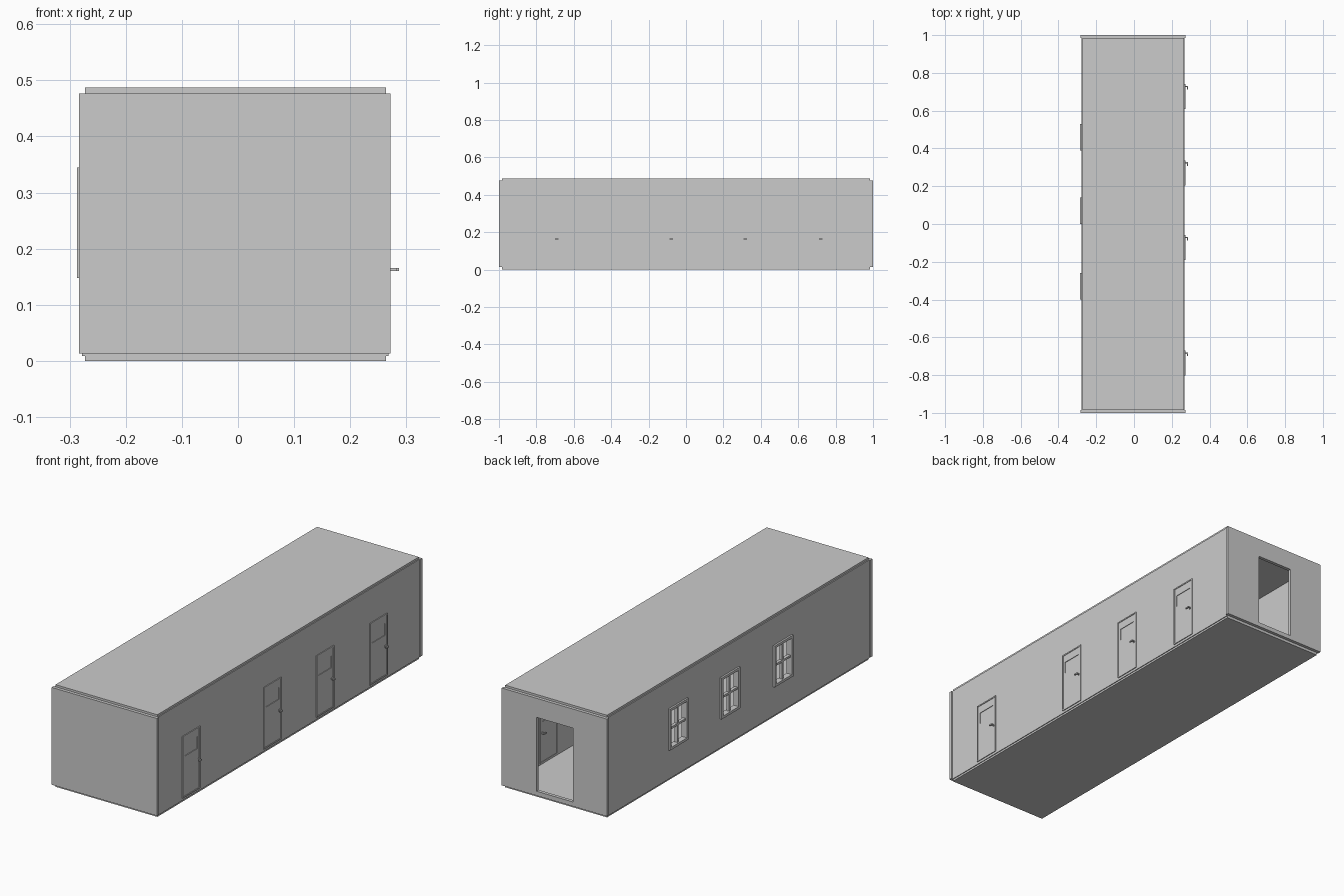
import bpy, bmesh
from mathutils import Vector

if "Cube" in bpy.data.objects:
    bpy.data.objects.remove(bpy.data.objects["Cube"])


def add_box(bm, x0, x1, y0, y1, z0, z1):
    vs = bmesh.ops.create_cube(bm, size=1)["verts"]
    for v in vs:
        v.co = Vector(((x0 + x1) / 2 + v.co.x * (x1 - x0),
                       (y0 + y1) / 2 + v.co.y * (y1 - y0),
                       (z0 + z1) / 2 + v.co.z * (z1 - z0)))


def finish(name, bm):
    bmesh.ops.recalc_face_normals(bm, faces=bm.faces[:])
    me = bpy.data.meshes.new(name)
    bm.to_mesh(me)
    bm.free()
    ob = bpy.data.objects.new(name, me)
    bpy.context.collection.objects.link(ob)
    return ob


def boxes(name, *parts):
    bm = bmesh.new()
    for p in parts:
        add_box(bm, *p)
    return finish(name, bm)


def wall(name, axis, d0, d1, u0, u1, z0, z1, holes=()):
    """Slab normal to x or y, with rectangular holes (ua, ub, za, zb)."""
    us = sorted({u0, u1, *[h[i] for h in holes for i in (0, 1)]})
    zs = sorted({z0, z1, *[h[i] for h in holes for i in (2, 3)]})
    place = (lambda u, z: (d0, u, z)) if axis == "x" else (lambda u, z: (u, d0, z))
    bm = bmesh.new()
    for ua, ub in zip(us, us[1:]):
        for za, zb in zip(zs, zs[1:]):
            uc, zc = (ua + ub) / 2, (za + zb) / 2
            if any(h[0] < uc < h[1] and h[2] < zc < h[3] for h in holes):
                continue
            bm.faces.new([bm.verts.new(place(u, z))
                          for u, z in ((ua, za), (ub, za), (ub, zb), (ua, zb))])
    bmesh.ops.remove_doubles(bm, verts=bm.verts[:], dist=1e-5)
    base = bm.faces[:]
    res = bmesh.ops.extrude_face_region(bm, geom=base, use_keep_orig=True)
    shift = Vector((d1 - d0, 0, 0)) if axis == "x" else Vector((0, d1 - d0, 0))
    for g in res["geom"]:
        if isinstance(g, bmesh.types.BMVert):
            g.co += shift
    return finish(name, bm)


# floor and roof slabs
boxes("floor", (-0.273, 0.264, -0.985, 0.985, 0.0, 0.014))
boxes("roof", (-0.273, 0.264, -0.985, 0.985, 0.472, 0.487))

# window and door layout
WZ0, WZ1, WW = 0.148, 0.345, 0.14
DZ0, DZ1, DW = 0.02, 0.315, 0.132
windows = [-0.40, 0.0, 0.39]
doors = [-0.803, -0.191, 0.205, 0.608]
F = 0.012

# outer walls
wall("front_wall", "y", -1.0, -0.984, -0.283, 0.272, 0.013, 0.477)
wall("back_wall", "y", 0.984, 1.0, -0.283, 0.272, 0.013, 0.477,
     [(-0.103, 0.088, 0.034, 0.386)])
wall("left_wall", "x", -0.278, -0.263, -0.984, 0.984, 0.009, 0.477,
     [(y + 0.004, y + WW - 0.004, WZ0 + 0.004, WZ1 - 0.004) for y in windows])
wall("right_wall", "x", 0.253, 0.268, -0.984, 0.984, 0.009, 0.477,
     [(y + 0.003, y + DW - 0.003, DZ0 + 0.003, DZ1 - 0.003) for y in doors])

# windows: open frame with a cross of glazing bars
for i, y in enumerate(windows):
    wall(f"window_frame_{i + 1}", "x", -0.2865, -0.259, y, y + WW, WZ0, WZ1,
         [(y + F, y + WW - F, WZ0 + F, WZ1 - F)])
    yc, zc = y + WW / 2, (WZ0 + WZ1) / 2
    boxes(f"window_bars_{i + 1}",
          (-0.280, -0.265, yc - 0.005, yc + 0.005, WZ0 + F, WZ1 - F),
          (-0.280, -0.265, y + F, y + WW - F, zc - 0.005, zc + 0.005))

# doors: frame, leaf with a recessed upper panel, lever on both sides
for i, y in enumerate(doors):
    f = 0.006
    wall(f"door_frame_{i + 1}", "x", 0.250, 0.272, y, y + DW, DZ0, DZ1,
         [(y + f, y + DW - f, DZ0 + f, DZ1 - f)])
    a, b = y + f, y + DW - f
    wall(f"door_leaf_{i + 1}", "x", 0.252, 0.2695, a, b, DZ0 + f, DZ1 - f,
         [(a + 0.012, b - 0.012, 0.215, 0.272)])
    boxes(f"door_panel_{i + 1}", (0.255, 0.2665, a + 0.012, b - 0.012, 0.215, 0.272))
    hy = y + DW - 0.013
    parts = []
    for s in (1, -1):
        c = lambda d: 0.261 + s * d
        for d0, d1, ya, yb, h in ((0.007, 0.0105, -0.007, 0.007, 0.004),
                                  (0.007, 0.0255, -0.003, 0.003, 0.0025),
                                  (0.0205, 0.0255, -0.016, 0.003, 0.003)):
            x0, x1 = sorted((c(d0), c(d1)))
            parts.append((x0, x1, hy + ya, hy + yb, 0.163 - h, 0.163 + h))
    boxes(f"door_handle_{i + 1}", *parts)
